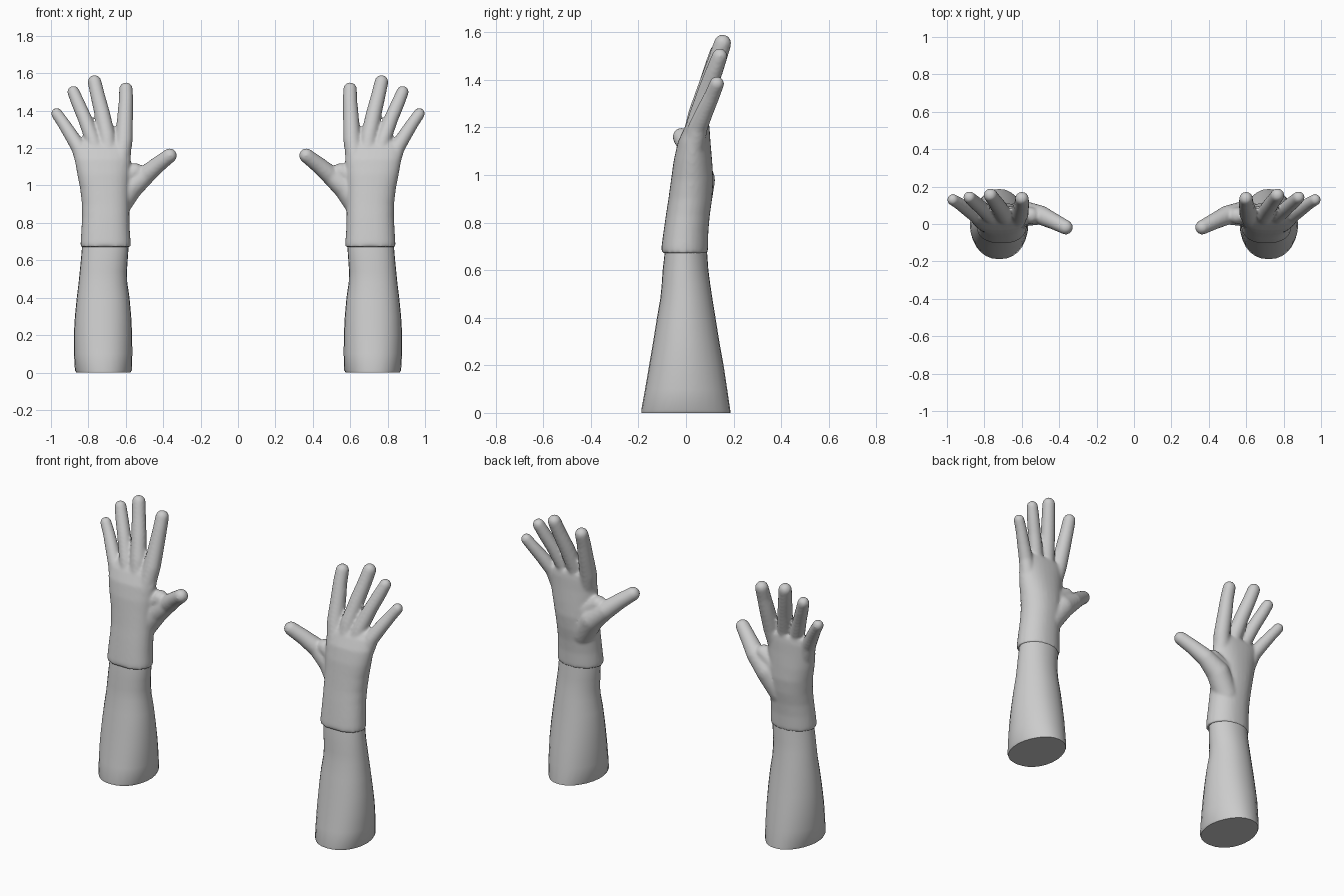
import bpy, bmesh, math
from mathutils import Vector, Matrix

if "Cube" in bpy.data.objects:
    bpy.data.objects.remove(bpy.data.objects["Cube"])


def loft(bm, sections, n=28, power=0.9, flat=0.15):
    """Closed loft through rounded sections (z, x0, x1, y0, y1), narrower at the back."""
    rings = []
    for z, x0, x1, y0, y1 in sections:
        ring = []
        for i in range(n):
            a = 2 * math.pi * i / n
            c, s = math.cos(a), math.sin(a)
            u = math.copysign(abs(c) ** power, c) * (1 - flat * max(s, 0))
            v = math.copysign(abs(s) ** power, s)
            ring.append(bm.verts.new(((x0 + x1) / 2 + u * (x1 - x0) / 2,
                                      (y0 + y1) / 2 + v * (y1 - y0) / 2, z)))
        rings.append(ring)
    for a, b in zip(rings, rings[1:]):
        for i in range(n):
            j = (i + 1) % n
            bm.faces.new((a[i], a[j], b[j], b[i]))
    bm.faces.new(rings[0][::-1])
    bm.faces.new(rings[-1])


def digit(bm, points):
    """Chain of tapered segments with ball joints (x, y, z, radius)."""
    for p in points:
        bmesh.ops.create_uvsphere(bm, u_segments=20, v_segments=12, radius=p[3],
                                  matrix=Matrix.Translation(p[:3]))
    for p, q in zip(points, points[1:]):
        a, b = Vector(p[:3]), Vector(q[:3])
        rot = (b - a).to_track_quat('Z', 'Y').to_matrix().to_4x4()
        bmesh.ops.create_cone(bm, cap_ends=True, segments=20, radius1=p[3], radius2=q[3],
                              depth=(b - a).length,
                              matrix=Matrix.Translation((a + b) / 2) @ rot)


def finish(bm, name):
    bmesh.ops.recalc_face_normals(bm, faces=bm.faces)
    me = bpy.data.meshes.new(name)
    bm.to_mesh(me)
    bm.free()
    ob = bpy.data.objects.new(name, me)
    bpy.context.collection.objects.link(ob)
    bpy.ops.object.select_all(action='DESELECT')
    ob.select_set(True)
    bpy.context.view_layer.objects.active = ob
    return ob


def mirror(ob):
    m = ob.modifiers.new("both_sides", 'MIRROR')
    m.use_axis[0] = True
    m.use_mirror_merge = False


# Forearms, flat at the elbow end
bm = bmesh.new()
loft(bm, [(0, .575, .865, -.187, .187), (.012, .568, .872, -.188, .186),
          (.1, .565, .877, -.172, .173), (.2, .566, .878, -.155, .158),
          (.3, .571, .872, -.138, .140), (.4, .580, .862, -.122, .124),
          (.48, .592, .852, -.108, .111), (.54, .594, .846, -.102, .102),
          (.6, .590, .840, -.098, .094), (.67, .585, .834, -.090, .089),
          (.74, .585, .830, -.080, .080)])
arm = finish(bm, "forearms")
bpy.ops.object.shade_smooth_by_angle(angle=math.radians(40))
mirror(arm)

# Gloved hands: cuff and palm
bm = bmesh.new()
loft(bm, [(.672, .574, .842, -.104, .092), (.70, .574, .842, -.103, .093),
          (.76, .578, .838, -.095, .094), (.83, .580, .834, -.085, .100),
          (.9, .580, .835, -.074, .110), (.98, .580, .844, -.063, .115),
          (1.06, .577, .860, -.052, .110), (1.14, .572, .874, -.034, .103),
          (1.2, .570, .880, -.006, .099), (1.235, .585, .860, .02, .094)],
     power=.85)
# Index, middle, ring and little fingers
digit(bm, [(.635, .02, 1.1, .05), (.610, .055, 1.24, .047), (.604, .09, 1.36, .043),
           (.599, .115, 1.45, .039), (.599, .136, 1.515, .037)])
digit(bm, [(.685, .02, 1.1, .05), (.700, .055, 1.26, .045), (.725, .095, 1.38, .042),
           (.750, .13, 1.48, .039), (.767, .154, 1.554, .037)])
digit(bm, [(.74, .02, 1.1, .05), (.775, .05, 1.24, .041), (.820, .09, 1.36, .038),
           (.855, .12, 1.44, .036), (.880, .142, 1.500, .033)])
digit(bm, [(.80, .02, 1.06, .05), (.850, .05, 1.20, .041), (.893, .08, 1.27, .037),
           (.935, .11, 1.335, .033), (.969, .13, 1.384, .031)])
# Thumb and the web beside it
digit(bm, [(.66, .035, .87, .07), (.585, .055, .98, .068), (.50, .048, 1.05, .052),
           (.43, .015, 1.11, .044), (.365, -.018, 1.16, .039)])
digit(bm, [(.63, .045, 1.02, .055), (.55, .045, 1.075, .045)])
hand = finish(bm, "gloved_hands")
r = hand.modifiers.new("blend", 'REMESH')
r.mode = 'VOXEL'
r.voxel_size = .008
r.use_smooth_shade = True
s = hand.modifiers.new("soften", 'SMOOTH')
s.factor = .5
s.iterations = 8
mirror(hand)
